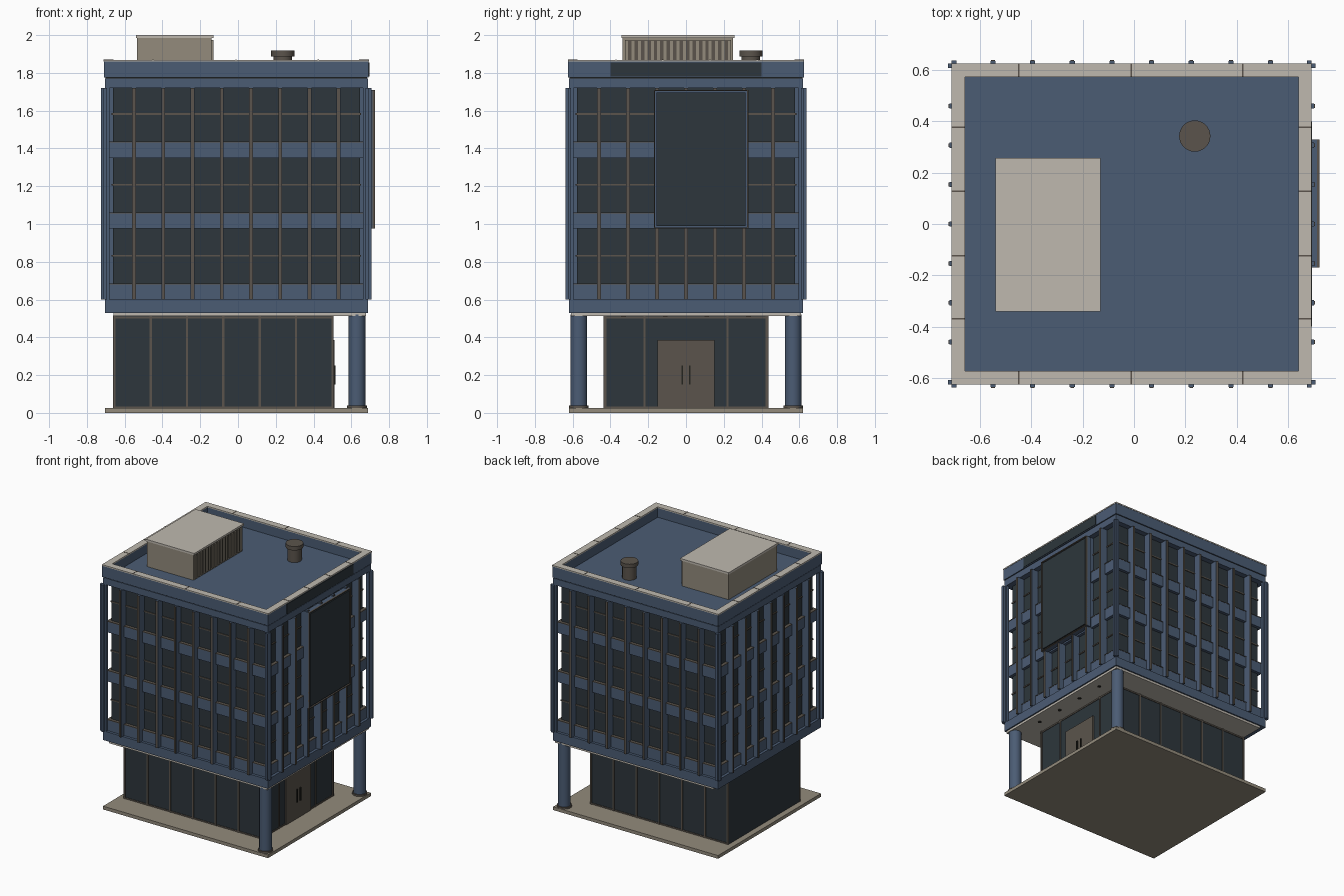
import bpy, bmesh, math

if "Cube" in bpy.data.objects:
    bpy.data.objects.remove(bpy.data.objects["Cube"])


def material(name, hexcode):
    srgb = [int(hexcode[i:i + 2], 16) / 255 for i in (0, 2, 4)]
    m = bpy.data.materials.new(name)
    m.diffuse_color = [c / 12.92 if c < 0.04 else ((c + 0.055) / 1.055) ** 2.4 for c in srgb] + [1]
    m.use_nodes = True
    m.node_tree.nodes["Principled BSDF"].inputs["Base Color"].default_value = m.diffuse_color
    return m


BLUE = material("slate blue", "4B5C74")
GLASS = material("dark glass", "2D363C")
BROWN = material("bronze", "5B544C")
BEIGE = material("warm stone", "938B7C")
LIGHT = material("pale stone", "BFB9AF")
BLACK = material("near black", "24241F")


def boxes(name, mat, items):
    """One object made of boxes, each x0, x1, y0, y1, z0, z1."""
    bm = bmesh.new()
    for x0, x1, y0, y1, z0, z1 in items:
        vs = bmesh.ops.create_cube(bm, size=1)["verts"]
        for v in vs:
            v.co = ((x0 + x1) / 2 + v.co.x * (x1 - x0),
                    (y0 + y1) / 2 + v.co.y * (y1 - y0),
                    (z0 + z1) / 2 + v.co.z * (z1 - z0))
    return finish(name, mat, bm)


def finish(name, mat, bm):
    me = bpy.data.meshes.new(name)
    bm.to_mesh(me)
    bm.free()
    me.materials.append(mat)
    ob = bpy.data.objects.new(name, me)
    bpy.context.collection.objects.link(ob)
    return ob


def cylinder(name, mat, x, y, r, z0, z1, sides=32):
    bpy.ops.mesh.primitive_cylinder_add(vertices=sides, radius=r, depth=z1 - z0,
                                        location=(x, y, (z0 + z1) / 2))
    ob = bpy.context.object
    ob.name = name
    ob.data.materials.append(mat)
    bpy.ops.object.shade_smooth_by_angle()


def inset(d, z0, z1):
    """Box following the tower footprint, pulled in by d."""
    return (X0 + d, X1 - d, Y0 + d, Y1 - d, z0, z1)


def ring(d, w, z0, z1):
    """Four boxes around the footprint, w wide."""
    a, b, c, e = X0 + d, X1 - d, Y0 + d, Y1 - d
    return [(a, b, c, c + w, z0, z1), (a, b, e - w, e, z0, z1),
            (a, a + w, c + w, e - w, z0, z1), (b - w, b, c + w, e - w, z0, z1)]


X0, X1, Y0, Y1 = -0.705, 0.687, -0.62, 0.62
FLOORS = [0.60, 0.975, 1.35]

# Ground slab and recessed lobby
boxes("ground_slab", BEIGE, [(X0, X1, Y0, Y1, 0, 0.025)])
boxes("lobby_glass", GLASS, [(-0.66, 0.5, -0.43, 0.43, 0.025, 0.515)])
frame = []
for i in range(7):
    x = -0.655 + i * 0.1925
    frame += [(x - 0.006, x + 0.006, s * 0.432 - 0.004, s * 0.432 + 0.004, 0.025, 0.515) for s in (-1, 1)]
frame += [(0.497, 0.506, y - 0.006, y + 0.006, 0.025, 0.515) for y in (-0.427, -0.22, 0.22, 0.427)]
for z in (0.025, 0.5):
    frame += [(-0.66, 0.505, s * 0.431 - 0.003, s * 0.431 + 0.003, z, z + 0.01) for s in (-1, 1)]
    frame.append((0.498, 0.504, -0.43, 0.43, z, z + 0.01))
boxes("lobby_frame", BROWN, frame)
boxes("entrance_doors", BROWN, [(0.49, 0.51, -0.15, 0.15, 0.025, 0.385)])
boxes("door_handles", BLACK, [(0.51, 0.517, y - 0.005, y + 0.005, 0.15, 0.25) for y in (-0.02, 0.02)])

# Columns under the overhang
for s in (-1, 1):
    cylinder("column", BLUE, 0.63, s * 0.567, 0.044, 0.025, 0.52)
    cylinder("column_foot", BROWN, 0.63, s * 0.567, 0.052, 0.025, 0.038)

# Soffit with downlights
boxes("soffit", LIGHT, [(-0.66, X1 - 0.01, Y0 + 0.01, Y1 - 0.01, 0.513, 0.53)])
for y in (-0.33, -0.11, 0.11, 0.33):
    cylinder("downlight", BLACK, 0.6, y, 0.013, 0.509, 0.514, 16)

# Tower: bands, glazing, spandrels
boxes("bottom_band", BLUE, [inset(0, 0.53, 0.60)])
boxes("tower_glass", GLASS, [inset(0.042, 0.60, 1.72)])
boxes("spandrels", BLUE, [inset(0.02, z, z + 0.083) for z in FLOORS])
boxes("sills", BROWN, [inset(0.018, z + 0.081, z + 0.086) for z in FLOORS])
boxes("transoms", BROWN, [inset(0.036, z + 0.228, z + 0.237) for z in FLOORS])
boxes("top_band", BLUE, [inset(0, 1.72, 1.77)])

# Vertical fins with bronze edge strips, and corner posts
fins, strips = [], []


def fin(axis, t, side):
    lo, hi = (Y0, Y1) if axis == "x" else (X0, X1)

    def bar(w, a, b):
        a, b = (lo - b, lo - a) if side < 0 else (hi + a, hi + b)
        return (t - w, t + w, a, b, 0.60, 1.72) if axis == "x" else (a, b, t - w, t + w, 0.60, 1.72)
    fins.append(bar(0.01, -0.045, 0.015))
    strips.append(bar(0.0075, 0.015, 0.019))


for side in (-1, 1):
    for i in range(1, 9):
        fin("x", -0.705 + i * 0.1547, side)
    for i in range(-3, 4):
        fin("y", i * 0.1535, side)
boxes("window_fins", BLUE, fins)
boxes("fin_edge_strips", BROWN, strips)
posts = []
for cx, sx in ((X0, -1), (X1, 1)):
    for cy, sy in ((Y0, -1), (Y1, 1)):
        posts.append((*sorted((cx, cx - sx * 0.024)), *sorted((cy, cy - sy * 0.024)), 0.60, 1.72))
        posts.append((*sorted((cx, cx + sx * 0.02)), *sorted((cy - sy * 0.012, cy + sy * 0.006)), 0.60, 1.72))
        posts.append((*sorted((cx - sx * 0.012, cx + sx * 0.006)), *sorted((cy, cy + sy * 0.018)), 0.60, 1.72))
boxes("corner_posts", BLUE, posts)

# Parapet, coping and roof deck
boxes("parapet", BLUE, ring(-0.004, 0.05, 1.775, 1.86))
boxes("parapet_shadow_gap", BLACK, ring(0.004, 0.04, 1.768, 1.778))
boxes("roof_deck", BLUE, [inset(0.03, 1.765, 1.79)])
boxes("coping", LIGHT, ring(-0.006, 0.052, 1.86, 1.869))
joints = []
for x in (-0.45, -0.01, 0.425):
    joints += [(x - 0.003, x + 0.003, *p, 1.866, 1.8705) for p in ((-0.626, -0.574), (0.574, 0.626))]
for y in (-0.37, -0.123, 0.128, 0.377):
    joints += [(*p, y - 0.003, y + 0.003, 1.866, 1.8705) for p in ((-0.711, -0.659), (0.641, 0.693))]
boxes("coping_joints", BROWN, joints)

# Fascia plate and large framed panel on the right side
boxes("fascia_plate", GLASS, [(0.689, 0.695, -0.40, 0.40, 1.78, 1.856)])
boxes("panel_backing", BLUE, [(0.68, 0.713, -0.17, 0.33, 0.975, 1.71)])
boxes("panel_face", GLASS, [(0.71, 0.722, -0.155, 0.315, 0.99, 1.695)])
a, b = 0.71, 0.724
boxes("panel_rim", BROWN, [(a, b, -0.17, -0.164, 0.975, 1.71), (a, b, 0.324, 0.33, 0.975, 1.71),
                           (a, b, -0.164, 0.324, 0.975, 0.981), (a, b, -0.164, 0.324, 1.704, 1.71)])

# Rooftop plant room with louvres
boxes("plant_room", BEIGE, [(-0.535, -0.14, -0.335, 0.25, 1.785, 1.988)])
boxes("plant_room_lid", LIGHT, [(-0.54, -0.13, -0.342, 0.257, 1.985, 2.0)])
boxes("louvre_recess", BROWN, [(-0.142, -0.138, -0.32, 0.235, 1.80, 1.975)])
boxes("louvre_slats", BEIGE, [(-0.14, -0.131, y - 0.008, y + 0.008, 1.80, 1.975)
                              for y in [-0.315 + i * 0.0341 for i in range(17)]])

# Roof vent
cylinder("vent_pipe", BROWN, 0.237, 0.343, 0.05, 1.785, 1.90)
cylinder("vent_cap", BROWN, 0.237, 0.343, 0.061, 1.888, 1.918)
